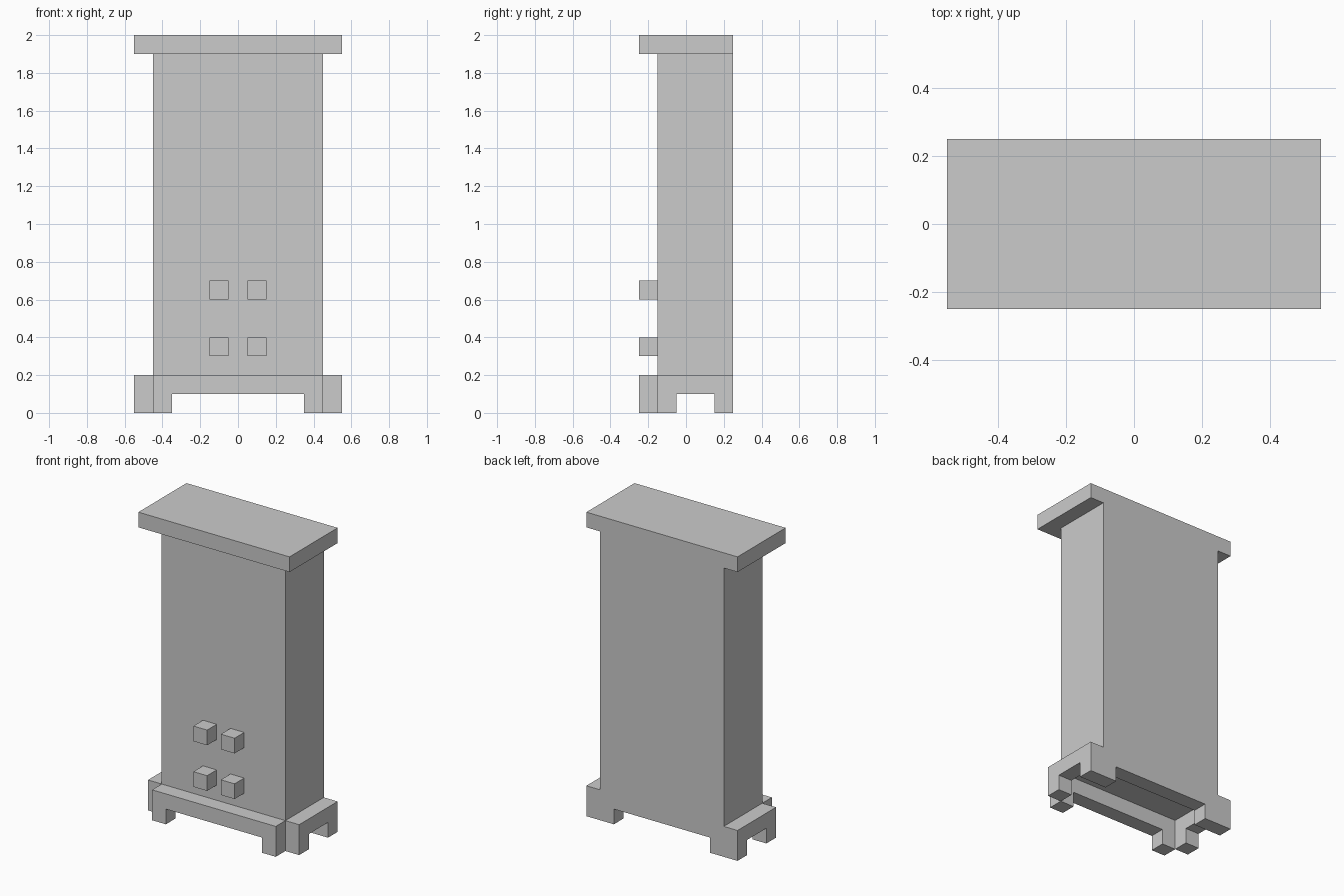
import bpy
import bmesh
from mathutils import Vector

if "Cube" in bpy.data.objects:
    bpy.data.objects.remove(bpy.data.objects["Cube"])


def box(name, lo, hi):
    """Axis-aligned box between two corners."""
    lo, hi = Vector(lo), Vector(hi)
    bm = bmesh.new()
    bmesh.ops.create_cube(bm, size=1)
    bmesh.ops.scale(bm, vec=hi - lo, verts=bm.verts)
    bmesh.ops.translate(bm, vec=(lo + hi) / 2, verts=bm.verts)
    return finish(name, bm)


def skirt(name, start, along, across):
    """Rail with a foot at each end: arch profile extruded by 'across'."""
    start, along, across = Vector(start), Vector(along), Vector(across)
    length, step = along.length, along.normalized()
    profile = [(0, 0), (0.1, 0), (0.1, 0.1), (length - 0.1, 0.1),
               (length - 0.1, 0), (length, 0), (length, 0.2), (0, 0.2)]
    bm = bmesh.new()
    face = bm.faces.new([bm.verts.new(start + step * d + Vector((0, 0, z)))
                         for d, z in profile])
    out = bmesh.ops.extrude_face_region(bm, geom=[face], use_keep_orig=True)
    verts = [v for v in out["geom"] if isinstance(v, bmesh.types.BMVert)]
    bmesh.ops.translate(bm, vec=across, verts=verts)
    return finish(name, bm)


def finish(name, bm):
    bmesh.ops.recalc_face_normals(bm, faces=bm.faces)
    mesh = bpy.data.meshes.new(name)
    bm.to_mesh(mesh)
    bm.free()
    obj = bpy.data.objects.new(name, mesh)
    bpy.context.collection.objects.link(obj)
    return obj


# Cabinet body and overhanging top, flush at the back
box("body", (-0.45, -0.15, 0.2), (0.45, 0.25, 1.9))
box("top_slab", (-0.55, -0.25, 1.9), (0.55, 0.25, 2.0))

# Footed skirts around the open underside
skirt("front_skirt", (-0.45, -0.25, 0), (0.9, 0, 0), (0, 0.1, 0))
skirt("back_skirt", (-0.45, 0.15, 0), (0.9, 0, 0), (0, 0.1, 0))
for side, x in (("left", -0.55), ("right", 0.45)):
    skirt(side + "_skirt", (x, -0.15, 0), (0, 0.4, 0), (0.1, 0, 0))

# Square knobs on the front, two rows
for row, z in (("lower", 0.3), ("upper", 0.6)):
    for side, x in (("left", -0.15), ("right", 0.05)):
        box(f"{row}_{side}_knob", (x, -0.25, z), (x + 0.1, -0.15, z + 0.1))
